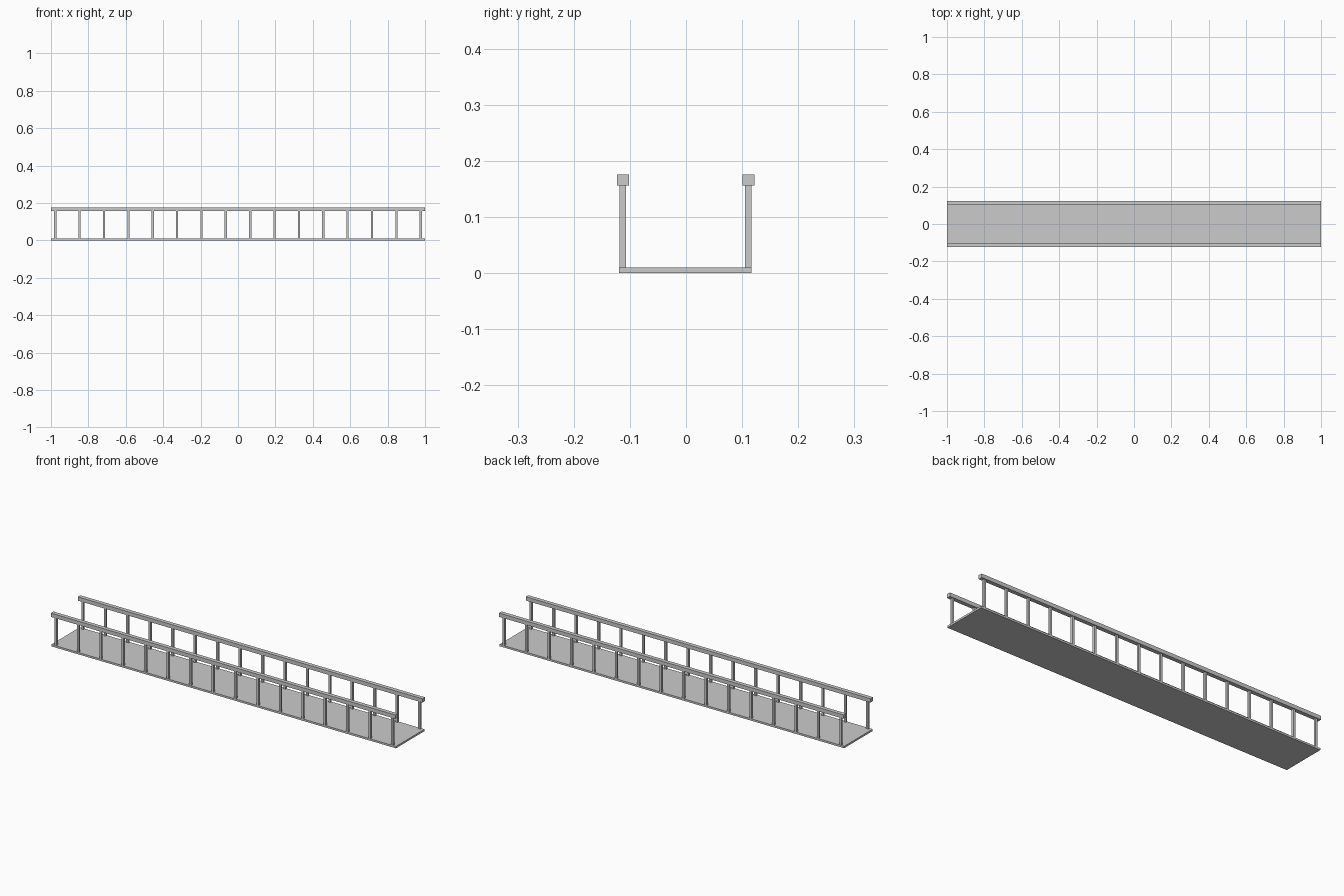
import bpy

# Remove the default object
if "Cube" in bpy.data.objects:
    bpy.data.objects.remove(bpy.data.objects["Cube"], do_unlink=True)

# Single flat colour
grey = bpy.data.materials.new("light_grey")
grey.use_nodes = True
colour = (0.6, 0.6, 0.6, 1)
grey.diffuse_color = colour
grey.node_tree.nodes["Principled BSDF"].inputs["Base Color"].default_value = colour


def box(name, low, high):
    """Axis-aligned box between two corners."""
    middle = [(a + b) / 2 for a, b in zip(low, high)]
    bpy.ops.mesh.primitive_cube_add(size=1, location=middle)
    obj = bpy.context.object
    obj.name = name
    obj.scale = [b - a for a, b in zip(low, high)]
    bpy.ops.object.transform_apply(location=False, rotation=False, scale=True)
    obj.data.materials.append(grey)
    return obj


DECK_TOP, RAIL_BOTTOM, RAIL_TOP = 0.01, 0.156, 0.176
POSTS, POST_END, POST_HALF = 16, 0.977, 0.0058

# Walkway deck
box("deck", (-1, -0.119, 0), (1, 0.117, DECK_TOP))

# Handrail and evenly spaced square posts along each edge
for side, rail_y, post_y in (("front", -0.112, -0.1125), ("back", 0.111, 0.111)):
    box(side + "_handrail", (-1, rail_y - 0.0107, RAIL_BOTTOM),
        (1, rail_y + 0.0107, RAIL_TOP))
    for i in range(POSTS):
        x = POST_END * (2 * i / (POSTS - 1) - 1)
        box(f"{side}_post_{i + 1}",
            (x - POST_HALF, post_y - POST_HALF, DECK_TOP),
            (x + POST_HALF, post_y + POST_HALF, RAIL_BOTTOM))
